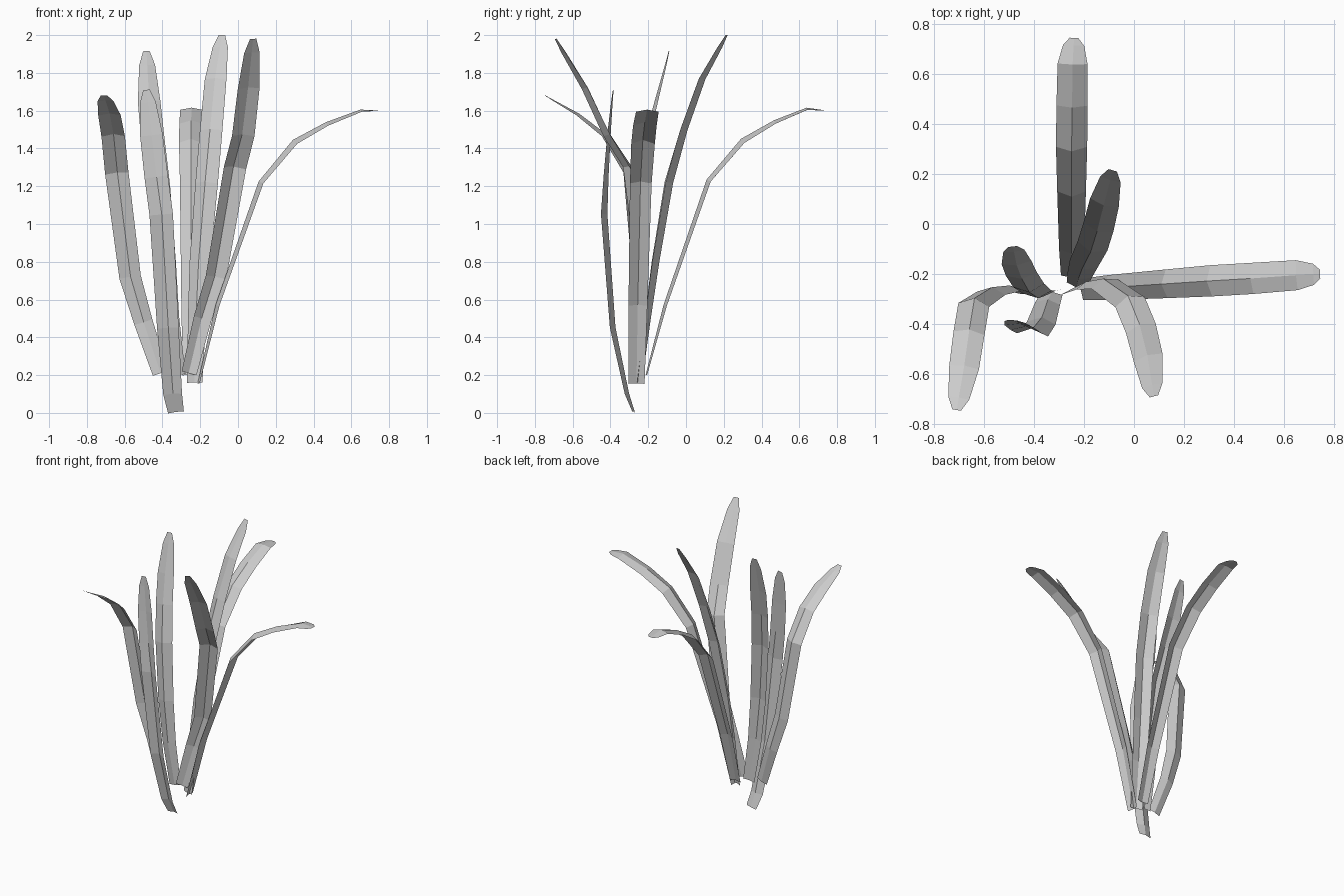
import bpy, bmesh
from mathutils import Vector

# Blade profile: width and midrib fold depth at each station, base to tip
WIDTHS = [0.085, 0.10, 0.115, 0.125, 0.125, 0.12, 0.085, 0.035]
FOLDS = [0.008, 0.018, 0.024, 0.028, 0.02, 0.012, 0.004, 0.0]


def make_leaf(name, path, side):
    """Folded strap leaf along a path; side points across the blade."""
    pts = [Vector(p) for p in path]
    pts.insert(-1, pts[-2].lerp(pts[-1], 0.72))
    side = Vector(side).normalized()
    bm = bmesh.new()
    rows = []
    for i, p in enumerate(pts):
        t = (pts[min(i + 1, len(pts) - 1)] - pts[max(i - 1, 0)]).normalized()
        s = (side - t * side.dot(t)).normalized()
        n = s.cross(t)
        w, d = WIDTHS[i] / 2, FOLDS[i] / 2
        rows.append([bm.verts.new(p - s * w - n * d),
                     bm.verts.new(p + n * d),
                     bm.verts.new(p + s * w - n * d)])
    for a, b in zip(rows, rows[1:]):
        for k in range(2):
            bm.faces.new((a[k], a[k + 1], b[k + 1], b[k]))
    mesh = bpy.data.meshes.new(name)
    bm.to_mesh(mesh)
    bm.free()
    bpy.context.collection.objects.link(bpy.data.objects.new(name, mesh))


# Two long arching leaves
make_leaf("leaf_back",
          [(-0.25, -0.21, .20), (-0.25, -0.11, .57), (-0.25, 0.12, 1.23),
           (-0.25, 0.30, 1.44), (-0.248, 0.47, 1.54), (-0.246, 0.64, 1.61),
           (-0.24, 0.745, 1.60)], (1, 0, 0))
make_leaf("leaf_right",
          [(-0.21, -0.262, .155), (-0.11, -0.255, .57), (0.12, -0.24, 1.22),
           (0.30, -0.228, 1.435), (0.47, -0.218, 1.53), (0.65, -0.205, 1.60),
           (0.745, -0.20, 1.60)], (0.06, -1, 0))

# Upright leaves that lean outward
make_leaf("leaf_back_right",
          [(-0.23, -0.25, .16), (-0.22, -0.21, .50), (-0.205, -0.17, .80),
           (-0.17, -0.10, 1.22), (-0.145, -0.02, 1.50), (-0.12, 0.08, 1.77),
           (-0.085, 0.215, 2.0)], (0.95, -0.3, 0))
make_leaf("leaf_front_right",
          [(-0.26, -0.27, .21), (-0.19, -0.24, .50), (-0.12, -0.23, .72),
           (-0.02, -0.30, 1.30), (0.025, -0.41, 1.47), (0.055, -0.53, 1.72),
           (0.08, -0.69, 1.98)], (-0.95, -0.3, 0))
make_leaf("leaf_front_left",
          [(-0.41, -0.28, .21), (-0.50, -0.255, .48), (-0.57, -0.265, .72),
           (-0.64, -0.31, 1.27), (-0.66, -0.43, 1.47), (-0.68, -0.57, 1.58),
           (-0.71, -0.745, 1.68)], (-0.98, 0.1, 0))
make_leaf("leaf_left_tall",
          [(-0.32, -0.265, .20), (-0.36, -0.28, .50), (-0.385, -0.285, .80),
           (-0.42, -0.26, 1.20), (-0.45, -0.21, 1.45), (-0.47, -0.16, 1.65),
           (-0.485, -0.09, 1.915)], (1, 0.1, 0))
make_leaf("leaf_left_short",
          [(-0.328, -0.275, 0.004), (-0.345, -0.31, .10), (-0.37, -0.385, .45),
           (-0.405, -0.43, 1.05), (-0.432, -0.42, 1.25), (-0.458, -0.405, 1.47),
           (-0.485, -0.385, 1.71)], (-1, 0.1, 0))
